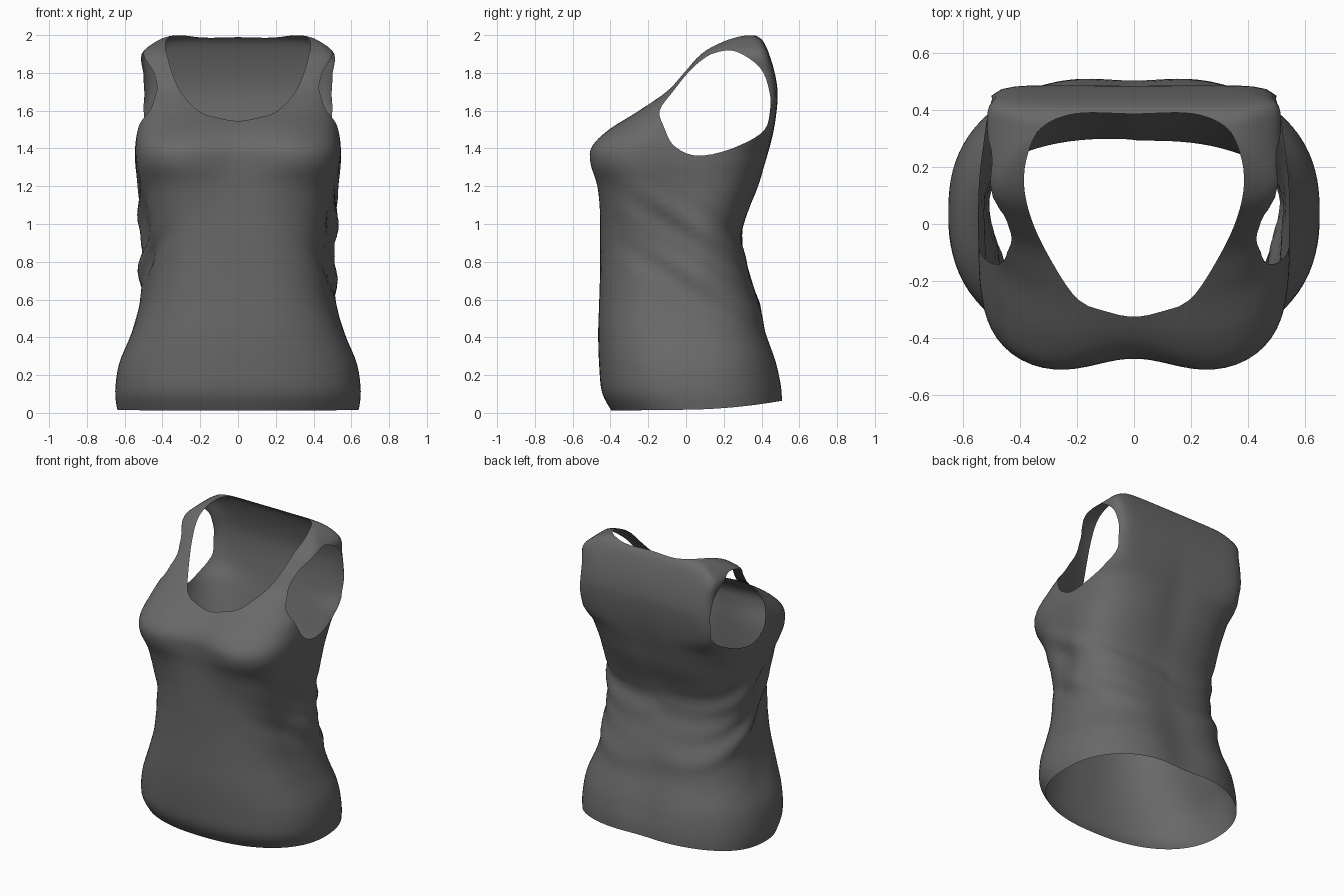
import bpy, bmesh, math
from mathutils import Vector

if "Cube" in bpy.data.objects:
    bpy.data.objects.remove(bpy.data.objects["Cube"])

COLUMNS = 96
SUB = 4

# Torso sections: z, front y, back y, half width, front squareness, back squareness, front dent
SECTIONS = [
    (0.00, -.395, .525, .640, 2.3, 2.4, .00),
    (0.10, -.445, .52, .650, 2.4, 2.4, .00),
    (0.25, -.46, .49, .630, 2.4, 2.5, .00),
    (0.42, -.465, .435, .565, 2.5, 2.7, .00),
    (0.58, -.46, .395, .525, 2.6, 2.9, .00),
    (0.75, -.455, .34, .525, 2.7, 3.0, .00),
    (0.90, -.455, .295, .530, 2.7, 3.0, .00),
    (1.05, -.465, .325, .535, 2.7, 3.0, .01),
    (1.20, -.49, .385, .535, 2.9, 3.2, .03),
    (1.32, -.53, .42, .545, 3.3, 3.6, .06),
    (1.41, -.522, .445, .545, 3.3, 4.5, .06),
    (1.50, -.43, .465, .535, 3.0, 8.0, .04),
    (1.60, -.265, .48, .525, 3.0, 10., .025),
    (1.70, -.11, .485, .510, 4.5, 10., .00),
    (1.80, -.015, .47, .505, 6.0, 10., .00),
    (1.90, .075, .44, .510, 6.0, 10., .00),
    (1.965, .18, .41, .435, 5.0, 8.0, .00),
    (1.995, .27, .375, .360, 4.0, 5.0, .00),
    (2.00, .31, .345, .280, 4.0, 4.0, .00),
]
# Armhole outline (y, z) and neck opening right half (x, y)
ARMHOLE = [(-.14, 1.60), (-.115, 1.51), (-.07, 1.42), (.03, 1.365), (.14, 1.37),
           (.27, 1.41), (.41, 1.49), (.445, 1.6), (.44, 1.71), (.39, 1.83),
           (.26, 1.915), (.15, 1.905), (.08, 1.865), (.01, 1.80), (-.07, 1.70)]
NECK_HALF = [(.10, -.305), (.20, -.262), (.30, -.11), (.36, .02), (.385, .14),
             (.37, .25), (.32, .34), (.20, .387)]
NECK = [(0, -.325)] + NECK_HALF + [(0, .385)] + [(-x, y) for x, y in reversed(NECK_HALF)]


def spline(points, closed):
    """Smooth curve through points of any dimension."""
    n, out = len(points), []
    pick = (lambda i: points[i % n]) if closed else (lambda i: points[max(0, min(n - 1, i))])
    for i in range(n if closed else n - 1):
        for k in range(SUB):
            t = k / SUB
            out.append(tuple(
                b + .5 * t * (c - a + t * (2 * a - 5 * b + 4 * c - d + t * (3 * (b - c) + d - a)))
                for a, b, c, d in zip(*(pick(i + j) for j in (-1, 0, 1, 2)))))
    if not closed:
        out.append(points[-1])
    return out


def outside(px, py, outline):
    """Signed distance to an outline, negative inside."""
    inside, best = False, 1e9
    for (ax, ay), (bx, by) in zip(outline, outline[1:] + outline[:1]):
        if (ay > py) != (by > py) and px < (bx - ax) * (py - ay) / (by - ay) + ax:
            inside = not inside
        dx, dy = bx - ax, by - ay
        t = max(0, min(1, ((px - ax) * dx + (py - ay) * dy) / (dx * dx + dy * dy)))
        best = min(best, math.hypot(px - ax - t * dx, py - ay - t * dy))
    return -best if inside else best


def trim(bm, field):
    """Cut the surface cleanly where the field is zero and remove the negative side."""
    value = {v: field(v.co) for v in bm.verts}
    new = set()
    for e in list(bm.edges):
        a, b = e.verts
        fa, fb = value[a], value[b]
        if fa * fb < 0:
            _, v = bmesh.utils.edge_split(e, a, fa / (fa - fb))
            value[v] = 0
            new.add(v)
    for f in list(bm.faces):
        cut = [v for v in f.verts if v in new]
        if len(cut) == 2:
            bmesh.utils.face_split(f, cut[0], cut[1])
    bmesh.ops.delete(bm, geom=[v for v in bm.verts if value[v] < 0], context='VERTS')


def bump(x, centre, width):
    return math.exp(-((x - centre) / width) ** 2)


def ramp(x, low, high):
    t = max(0, min(1, (x - low) / (high - low)))
    return t * t * (3 - 2 * t)


def surface_point(section, angle):
    z, front, back, half, nf, nb, dent = section
    c, s = math.cos(angle), math.sin(angle)
    n = nf if s < 0 else nb
    r = (abs(c) ** n + abs(s) ** n) ** (-1 / n)
    mid = (front + back) / 2 + .03 * bump(z, .85, .35)
    depth = mid - front if s < 0 else back - mid
    x, y = half * r * c, mid + depth * r * s
    # waist is narrower towards the front
    x *= 1 - .13 * bump(z, .88, .27) * ramp(-y, -.12, .18)
    # hollow between the bust, and along the spine
    if s < 0:
        y += dent * bump(x, 0, .2)
    else:
        y -= .03 * bump(x, 0, .17) * bump(z, .2, .4) + .01 * bump(x, 0, .1) * bump(z, 1.3, .3)
    # slanting cloth folds around the waist, strongest at the sides
    mask = bump(z, .88 - .35 * y, .25) * max(0, min(1, (y + .42) / .3))
    side = 1 if x > 0 else -1
    fold = math.sin(24 * (z + .75 * y) + 3 * abs(x) + .5 * side)
    fold += .6 * math.sin(43 * (z + .6 * y) + 1.3 * side)
    push = .011 * mask * fold * (.35 + .65 * min(1, abs(x) / .35))
    x, y = x + push * c, y + push * s
    # hem rises towards the back
    z += max(0, 1 - z / .5) * (.012 + .012 * (y + .4) + .04 * (max(0, y) / .5) ** 2)
    return Vector((x, y, z))


# Shirt body: lofted torso
bm = bmesh.new()
rings = [[bm.verts.new(surface_point(s, 2 * math.pi * (i + .5) / COLUMNS)) for i in range(COLUMNS)]
         for s in spline(SECTIONS, False)]
for low, high in zip(rings, rings[1:]):
    for i in range(COLUMNS):
        j = (i + 1) % COLUMNS
        bm.faces.new((low[i], low[j], high[j], high[i]))

# Armholes and neck opening
arm, neck = spline(ARMHOLE, True), spline(NECK, True)
trim(bm, lambda p: outside(p.y, p.z, arm) if abs(p.x) > .25 else 1)
trim(bm, lambda p: outside(p.x, p.y, neck) if p.z > 1.4 else 1)
bmesh.ops.remove_doubles(bm, verts=bm.verts, dist=.002)

mesh = bpy.data.meshes.new("tank_top")
bm.to_mesh(mesh)
bm.free()
shirt = bpy.data.objects.new("tank_top", mesh)
bpy.context.collection.objects.link(shirt)

# Dark grey cloth
cloth = bpy.data.materials.new("dark grey cloth")
cloth.diffuse_color = (.14, .14, .14, 1)
cloth.use_nodes = True
cloth.node_tree.nodes["Principled BSDF"].inputs["Base Color"].default_value = cloth.diffuse_color
mesh.materials.append(cloth)

bpy.context.view_layer.objects.active = shirt
shirt.select_set(True)
bpy.ops.object.shade_smooth_by_angle(angle=math.radians(60))
